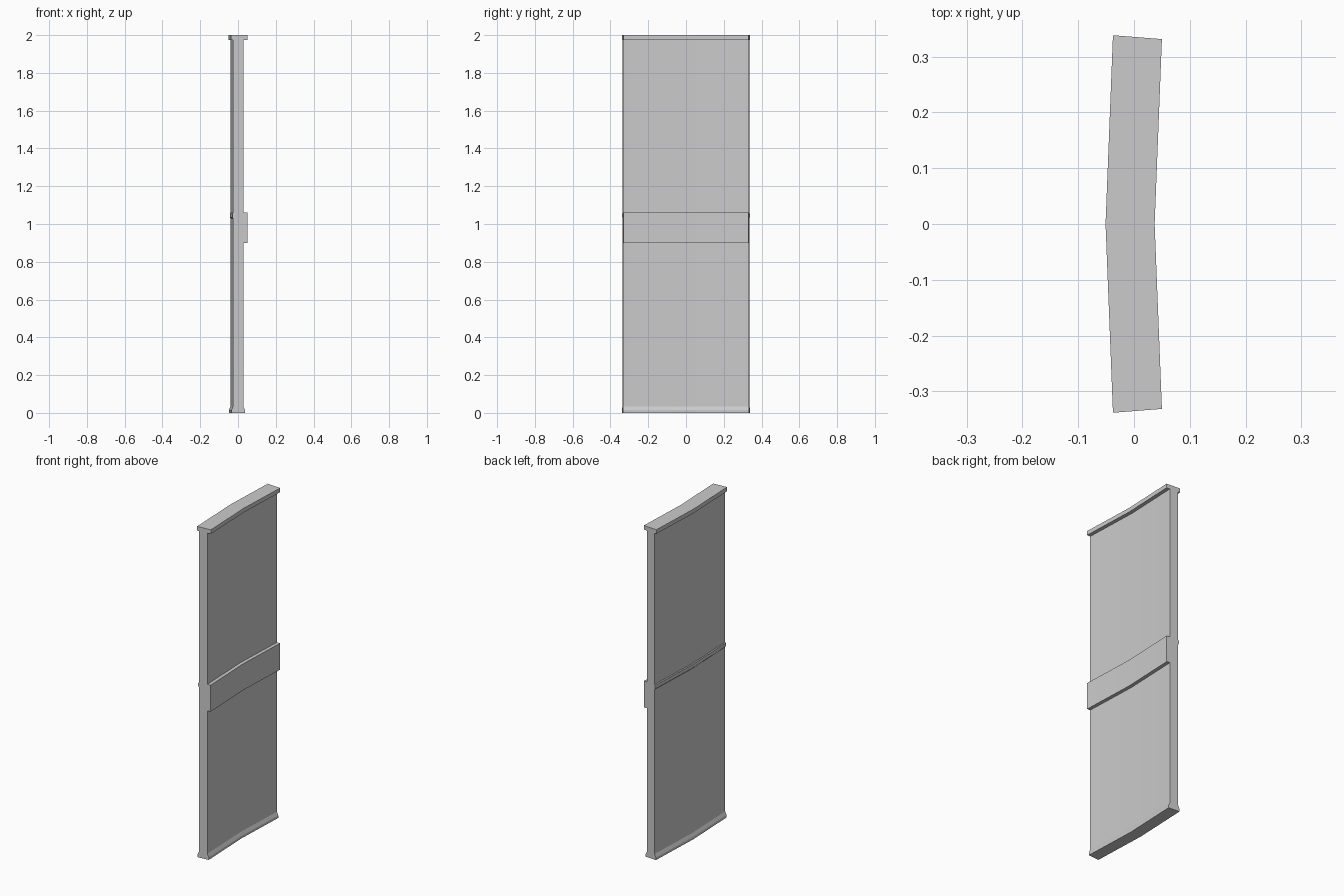
import bpy, bmesh, math

if "Cube" in bpy.data.objects:
    bpy.data.objects.remove(bpy.data.objects["Cube"])

# Panel cross-section at mid-span (x, z): plinth, wall, rail, cap
profile = [
    (-0.048, 0.0), (0.024, 0.0), (0.024, 0.015), (0.015, 0.035),
    (0.015, 0.90), (0.036, 0.90), (0.036, 1.06), (0.015, 1.06),
    (0.015, 1.975), (0.037, 1.975), (0.037, 2.0), (-0.051, 2.0),
    (-0.051, 1.975), (-0.039, 1.975), (-0.039, 1.06),
    (-0.043, 1.055), (-0.043, 1.035), (-0.039, 1.03),
    (-0.039, 0.035), (-0.048, 0.015),
]
CENTRE_X = 4.26             # axis of the gentle curve
HALF_ANGLE = math.radians(4.5)


def ring(bm, angle):
    """Place the profile at one station of the arc."""
    return [bm.verts.new((CENTRE_X - (CENTRE_X - x) * math.cos(angle),
                          (CENTRE_X - x) * math.sin(angle), z))
            for x, z in profile]


# Sweep the profile through two arc segments and close the ends
bm = bmesh.new()
rings = [ring(bm, a) for a in (-HALF_ANGLE, 0.0, HALF_ANGLE)]
n = len(profile)
for a, b in zip(rings, rings[1:]):
    for i in range(n):
        j = (i + 1) % n
        bm.faces.new((a[i], a[j], b[j], b[i]))
bm.faces.new(rings[0])
bm.faces.new(rings[-1][::-1])
bmesh.ops.recalc_face_normals(bm, faces=bm.faces)

mesh = bpy.data.meshes.new("curved_wall_panel")
bm.to_mesh(mesh)
bm.free()
panel = bpy.data.objects.new("curved_wall_panel", mesh)
bpy.context.collection.objects.link(panel)

# Smooth across the bend, sharp at the mouldings
bpy.context.view_layer.objects.active = panel
panel.select_set(True)
bpy.ops.object.shade_smooth_by_angle(angle=math.radians(15))
